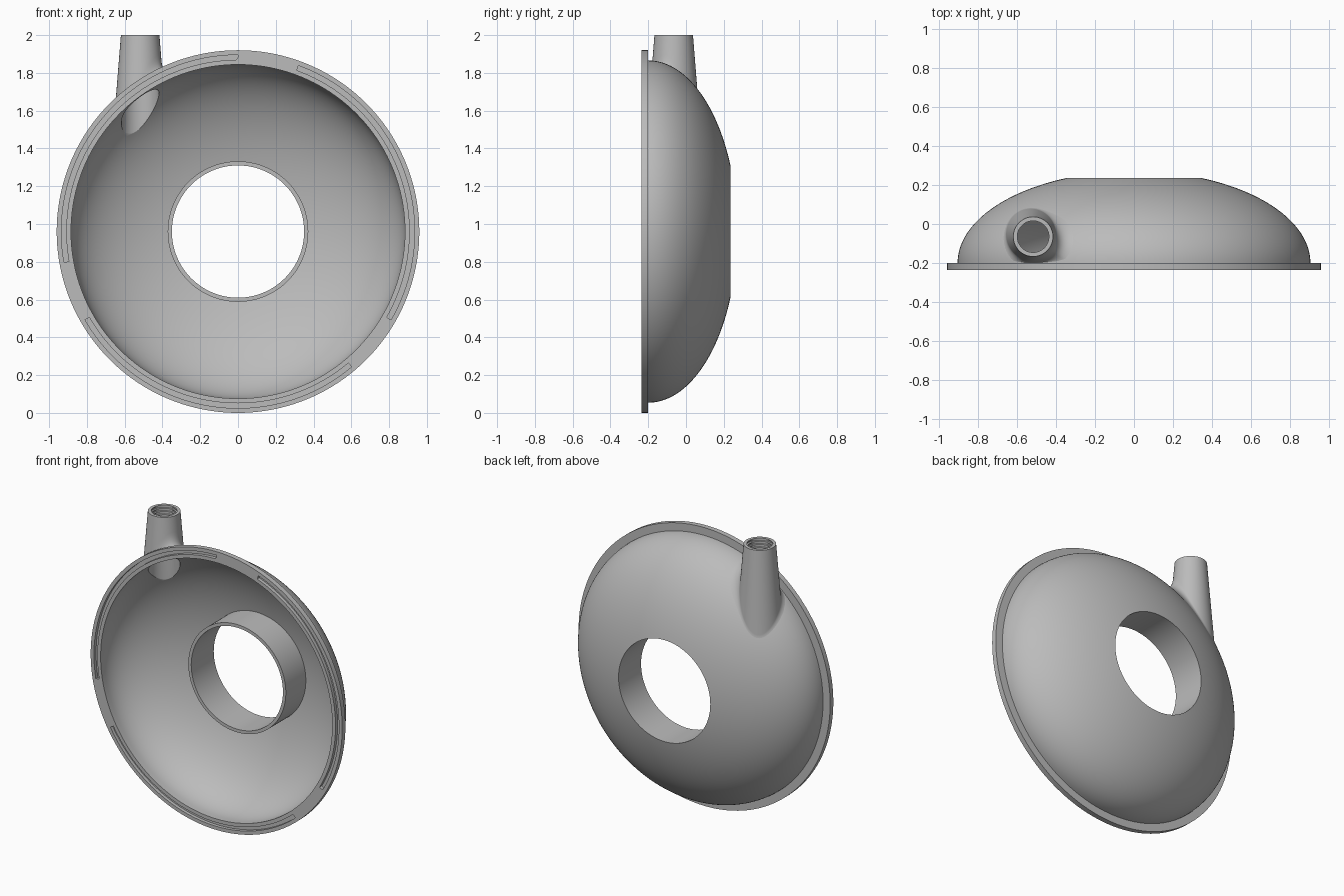
import bpy
import bmesh
from math import sin, cos, tan, pi, sqrt, atan, radians
from mathutils import Vector

cube = bpy.data.objects.get("Cube")
if cube:
    bpy.data.objects.remove(cube)

grey = bpy.data.materials.new("plain_grey")
grey.use_nodes = True
grey.diffuse_color = (0.5, 0.5, 0.5, 1)
grey.node_tree.nodes["Principled BSDF"].inputs["Base Color"].default_value = (0.5, 0.5, 0.5, 1)

CZ = 0.96                   # height of the dome axis
BASE = -0.2                 # back plane of the flange
FRONT = -0.235
OUT_R, OUT_D = 0.906, 0.472  # outer ellipsoid radius and depth
IN_R, IN_D = 0.884, 0.45     # inner ellipsoid radius and depth
NX, NY = -0.518, -0.065      # nozzle axis


def mesh_from_rings(name, rings, wrap=False, closed=True, caps=False):
    """Skin a list of equal point rings into one object."""
    bm = bmesh.new()
    rows = [[bm.verts.new(p) for p in ring] for ring in rings]
    n = len(rows[0])
    pairs = list(zip(rows, rows[1:]))
    if wrap:
        pairs.append((rows[-1], rows[0]))
    for a, b in pairs:
        for i in range(n if closed else n - 1):
            j = (i + 1) % n
            bm.faces.new((a[i], a[j], b[j], b[i]))
    if caps:
        bm.faces.new(rows[0])
        bm.faces.new(rows[-1])
    bmesh.ops.recalc_face_normals(bm, faces=bm.faces)
    mesh = bpy.data.meshes.new(name)
    bm.to_mesh(mesh)
    bm.free()
    mesh.materials.append(grey)
    obj = bpy.data.objects.new(name, mesh)
    bpy.context.collection.objects.link(obj)
    return obj


def activate(obj):
    bpy.ops.object.select_all(action='DESELECT')
    obj.select_set(True)
    bpy.context.view_layer.objects.active = obj


def cut(obj, cutter):
    cutter.hide_render = True
    mod = obj.modifiers.new("cut", 'BOOLEAN')
    mod.operation = 'DIFFERENCE'
    mod.solver = 'EXACT'
    mod.object = cutter
    activate(obj)
    bpy.ops.object.modifier_apply(modifier=mod.name)
    bpy.data.objects.remove(cutter)


def around(r, y, a):
    return Vector((r * cos(a), y, CZ + r * sin(a)))


def dome_arc(radius, depth, r_end, steps=32):
    """Quarter ellipse from the rim in to radius r_end, as (r, y)."""
    end = sqrt(1 - (r_end / radius) ** 2)
    last = pi / 2 - atan((r_end / radius) / end)
    return [(radius * cos(last * i / steps), BASE + depth * sin(last * i / steps))
            for i in range(steps + 1)]


def dome_z(x, y, radius, depth):
    """Height of the upper dome surface above a point."""
    k = max(0, 1 - (max(y - BASE, 0) / depth) ** 2)
    return CZ + sqrt(max(0, radius * radius * k - x * x))


# Dome shell with flange and central tube, turned about the y axis
profile = [(0.96, FRONT), (0.96, BASE)]
profile += dome_arc(OUT_R, OUT_D, 0.35)
profile += [(0.35, -0.01), (0.372, -0.01)]
profile += dome_arc(IN_R, IN_D, 0.372)[::-1]
profile += [(IN_R, FRONT)]
SEG = 160
shell = mesh_from_rings(
    "dome_shell",
    [[around(r, y, 2 * pi * i / SEG) for r, y in profile] for i in range(SEG)], wrap=True)

# Three curved locking slots in the flange face
for start in (90, 210, 330):
    rings = []
    for i in range(51):
        a = radians(start + 2 * i)
        rings.append([around(r, y, a) for r, y in
                      ((0.909, -0.3), (0.935, -0.3), (0.935, -0.212), (0.909, -0.212))])
    cut(shell, mesh_from_rings("slot_cutter", rings, caps=True))

# Nozzle: flared foot, tapered wall, ribbed bore
COLS = 64
FILLET = 0.08


def at(a, r, z):
    return Vector((NX + r * cos(a), max(NY + r * sin(a), BASE), z))


def wall_r(z):
    return 0.102 + 0.08 * (2 - z)


def bore_r(z):
    return min(0.1, 0.08 + 0.06 * (2 - z))


def surface_z(a, r, radius=OUT_R, depth=OUT_D):
    p = at(a, r, 0)
    return dome_z(p.x, p.y, radius, depth)


def nozzle_column(a):
    zc = 1.7
    for _ in range(8):
        zc = surface_z(a, wall_r(zc))
    rc = wall_r(zc)
    slope = atan((surface_z(a, rc + 0.02) - zc) / 0.02)
    length = FILLET / tan((pi / 2 - slope) / 2)
    reach = rc + length * cos(slope)
    foot = at(a, reach, surface_z(a, reach) - 0.002)
    corner = at(a, rc, zc)
    upper = at(a, wall_r(zc + length), zc + length)
    pts = []
    for i in range(13):
        t = i / 12
        pts.append(foot * (1 - t) ** 2 + corner * 2 * t * (1 - t) + upper * t * t)
    pts.append(at(a, wall_r(2), 2))
    # ribs down the bore
    for i in range(8):
        z = 2 - 0.022 * i
        pts += [at(a, 0.081, z), at(a, 0.081, z - 0.008), at(a, 0.088, z - 0.011),
                at(a, 0.088, z - 0.019)]
    # bore ends flush with the inside of the dome
    z_in = 1.6
    for _ in range(8):
        z_in = surface_z(a, bore_r(z_in), IN_R, IN_D)
    pts.append(at(a, bore_r(min(z_in, 1.8)), min(z_in, 1.8)))
    return pts


nozzle = mesh_from_rings(
    "nozzle", [nozzle_column(2 * pi * i / COLS) for i in range(COLS)], wrap=True, closed=False)

# Opening through the dome under the nozzle
bore = mesh_from_rings(
    "bore_cutter",
    [[at(2 * pi * i / COLS, 0.1, z) for i in range(COLS)] for z in (1.3, 1.95)], caps=True)
cut(shell, bore)

for obj in (shell, nozzle):
    activate(obj)
    bpy.ops.object.shade_smooth_by_angle(angle=radians(30))
